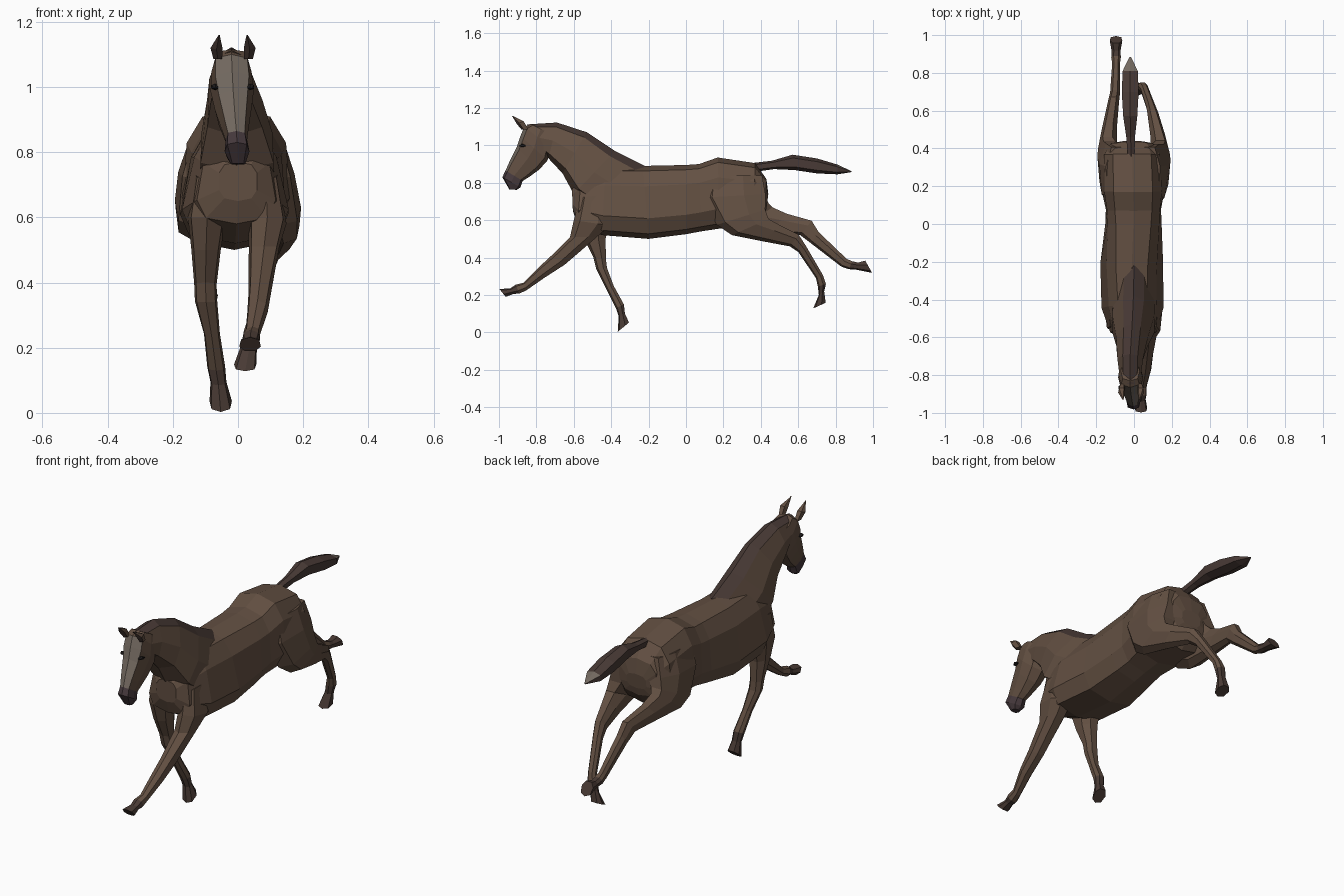
import bpy, bmesh, math


def make_mat(name, rgb):
    m = bpy.data.materials.new(name)
    m.diffuse_color = (*rgb, 1)
    return m


COAT = make_mat("coat", (0.125, 0.08, 0.055))
MANE = make_mat("dark_hair", (0.065, 0.042, 0.036))
BLAZE = make_mat("blaze", (0.17, 0.14, 0.115))
MUZZLE = make_mat("muzzle_skin", (0.06, 0.04, 0.045))
HOOF = make_mat("hoof_horn", (0.065, 0.042, 0.034))
EYE = make_mat("eye_dark", (0.012, 0.01, 0.01))


def spow(v, p):
    return math.copysign(abs(v) ** p, v) if abs(v) > 1e-6 else 0.0


def loft(name, sections, sides, mats, paint=None, p=0.8):
    """Section: side-view edge points y0,z0 and y1,z1, centre x, half width, taper."""
    bm = bmesh.new()
    rings = []
    for y0, z0, y1, z1, xc, w, *t in sections:
        taper = t[0] if t else 0
        ring = []
        for k in range(sides):
            a = 2 * math.pi * k / sides
            c, s = spow(math.cos(a), p), spow(math.sin(a), p)
            ring.append(bm.verts.new((xc + w * s * (1 + taper * c),
                                      (y0 + y1) / 2 + c * (y0 - y1) / 2,
                                      (z0 + z1) / 2 + c * (z0 - z1) / 2)))
        rings.append(ring)
    for b in range(len(rings) - 1):
        for k in range(sides):
            j = (k + 1) % sides
            f = bm.faces.new((rings[b][k], rings[b][j], rings[b + 1][j], rings[b + 1][k]))
            f.material_index = paint(b, k) if paint else 0
    bm.faces.new(rings[0])
    end = bm.faces.new(rings[-1])
    end.material_index = paint(len(rings) - 2, sides // 2) if paint else 0
    bmesh.ops.recalc_face_normals(bm, faces=bm.faces)
    me = bpy.data.meshes.new(name)
    bm.to_mesh(me)
    bm.free()
    for m in mats:
        me.materials.append(m)
    ob = bpy.data.objects.new(name, me)
    bpy.context.collection.objects.link(ob)
    return ob


# Torso: chest, barrel, angular rump
loft("torso", [
    (-.61, .77, -.605, .65, 0, .06),
    (-.56, .84, -.58, .58, -.005, .115, -.2),
    (-.43, .89, -.45, .52, -.008, .15, -.3),
    (-.23, .89, -.20, .50, -.012, .155, -.25),
    (.00, .895, .00, .525, -.003, .148, -.1),
    (.07, .90, .08, .54, -.003, .148, -.05),
    (.17, .935, .18, .555, -.005, .165, -.1),
    (.37, .905, .36, .55, -.01, .16, -.1),
    (.43, .82, .42, .62, -.01, .115),
    (.44, .74, .43, .66, -.01, .06)], 10, [COAT], p=0.7)

# Neck with mane along the crest
loft("neck", [
    (-.22, .89, -.42, .60, 0, .11, -.5),
    (-.38, .97, -.60, .74, -.003, .11, -.45),
    (-.53, 1.07, -.66, .85, -.01, .085, -.4),
    (-.69, 1.122, -.735, .93, -.02, .068, -.3),
    (-.85, 1.112, -.78, .98, -.02, .055, -.2)], 8, [COAT, MANE],
    lambda b, k: int(k in (0, 7)))


# Head with pale blaze and dark muzzle
def face_paint(b, k):
    if b >= 5:
        return 2
    return int(k in (0, 7) and b >= 1)


loft("head", [
    (-.83, 1.115, -.72, 1.06, -.02, .05),
    (-.865, 1.10, -.725, .99, -.02, .062),
    (-.885, 1.05, -.74, .92, -.018, .066),
    (-.905, .99, -.785, .87, -.015, .056),
    (-.945, .91, -.84, .83, -.009, .041),
    (-.965, .865, -.873, .81, -.005, .033),
    (-.982, .83, -.885, .775, -.003, .038),
    (-.945, .765, -.905, .762, 0, .022)], 8, [COAT, BLAZE, MUZZLE], face_paint, 0.7)

# Ears and eyes, one per side
for side, sx in (("left", -1), ("right", 1)):
    ex = -.015 + sx * .047
    loft("ear_" + side, [
        (-.88, 1.085, -.84, 1.085, ex, .014),
        (-.905, 1.115, -.865, 1.13, ex + sx * .004, .019),
        (-.932, 1.16, -.928, 1.157, ex - sx * .004, .002)], 5, [COAT, MANE],
        lambda b, k: int(k in (0, 4)))
    loft("eye_" + side, [
        (-.892, .998, -.888, .994, -.016 + sx * .052, .008),
        (-.878, 1.01, -.872, .99, -.016 + sx * .055, .011),
        (-.858, 1.0, -.856, .996, -.016 + sx * .058, .008)], 6, [EYE])


def leg(name, sections):
    # last bands of each leg are the hoof
    n = len(sections)
    loft(name, sections, 7, [COAT, HOOF], lambda b, k: int(b >= n - 3), 0.85)


# Right foreleg, reaching forward
leg("front_leg_right", [
    (-.57, .72, -.40, .74, .085, .04),
    (-.60, .60, -.40, .57, .09, .06),
    (-.62, .51, -.47, .51, .08, .048),
    (-.72, .41, -.645, .36, .068, .036),
    (-.79, .345, -.755, .29, .06, .032),
    (-.87, .265, -.85, .225, .045, .023),
    (-.91, .255, -.89, .205, .04, .028),
    (-.94, .235, -.92, .205, .038, .024),
    (-.998, .232, -.962, .188, .037, .034)])

# Left foreleg, planted under the chest
leg("front_leg_left", [
    (-.57, .72, -.40, .74, -.085, .05),
    (-.58, .60, -.40, .60, -.095, .06),
    (-.545, .50, -.425, .50, -.098, .046),
    (-.495, .40, -.425, .39, -.10, .035),
    (-.48, .34, -.42, .345, -.098, .035),
    (-.425, .23, -.385, .25, -.08, .025),
    (-.375, .13, -.33, .15, -.067, .028),
    (-.36, .085, -.325, .10, -.06, .025),
    (-.365, .003, -.302, .055, -.053, .035)])

# Right hind leg, trailing with bent hock
leg("hind_leg_right", [
    (.10, .84, .42, .84, .08, .06),
    (.08, .72, .44, .74, .10, .075),
    (.165, .575, .435, .66, .125, .07),
    (.245, .52, .45, .61, .14, .05),
    (.41, .487, .51, .575, .125, .04),
    (.555, .46, .605, .525, .10, .03),
    (.60, .43, .645, .46, .088, .025),
    (.695, .29, .735, .305, .055, .022),
    (.705, .245, .75, .26, .045, .027),
    (.71, .20, .74, .22, .035, .024),
    (.68, .128, .75, .16, .022, .035)])

# Left hind leg, fully stretched backward
leg("hind_leg_left", [
    (.10, .84, .42, .84, -.09, .06),
    (.10, .72, .44, .75, -.11, .075),
    (.18, .57, .45, .70, -.13, .065),
    (.27, .53, .47, .675, -.14, .052),
    (.45, .53, .54, .64, -.13, .04),
    (.61, .52, .675, .60, -.108, .03),
    (.67, .475, .71, .54, -.10, .027),
    (.83, .352, .86, .395, -.095, .021),
    (.87, .338, .89, .382, -.095, .026),
    (.91, .335, .92, .375, -.095, .024),
    (.995, .318, .957, .386, -.095, .034)])

# Tail streaming out behind
loft("tail", [
    (.35, .905, .38, .86, -.015, .02),
    (.46, .918, .47, .873, -.018, .026),
    (.57, .95, .58, .868, -.02, .042),
    (.70, .93, .70, .85, -.02, .05),
    (.81, .897, .81, .845, -.02, .045),
    (.885, .862, .885, .857, -.02, .004)], 6, [MANE, BLAZE],
    lambda b, k: int(b == 4 and k in (0, 5)))
